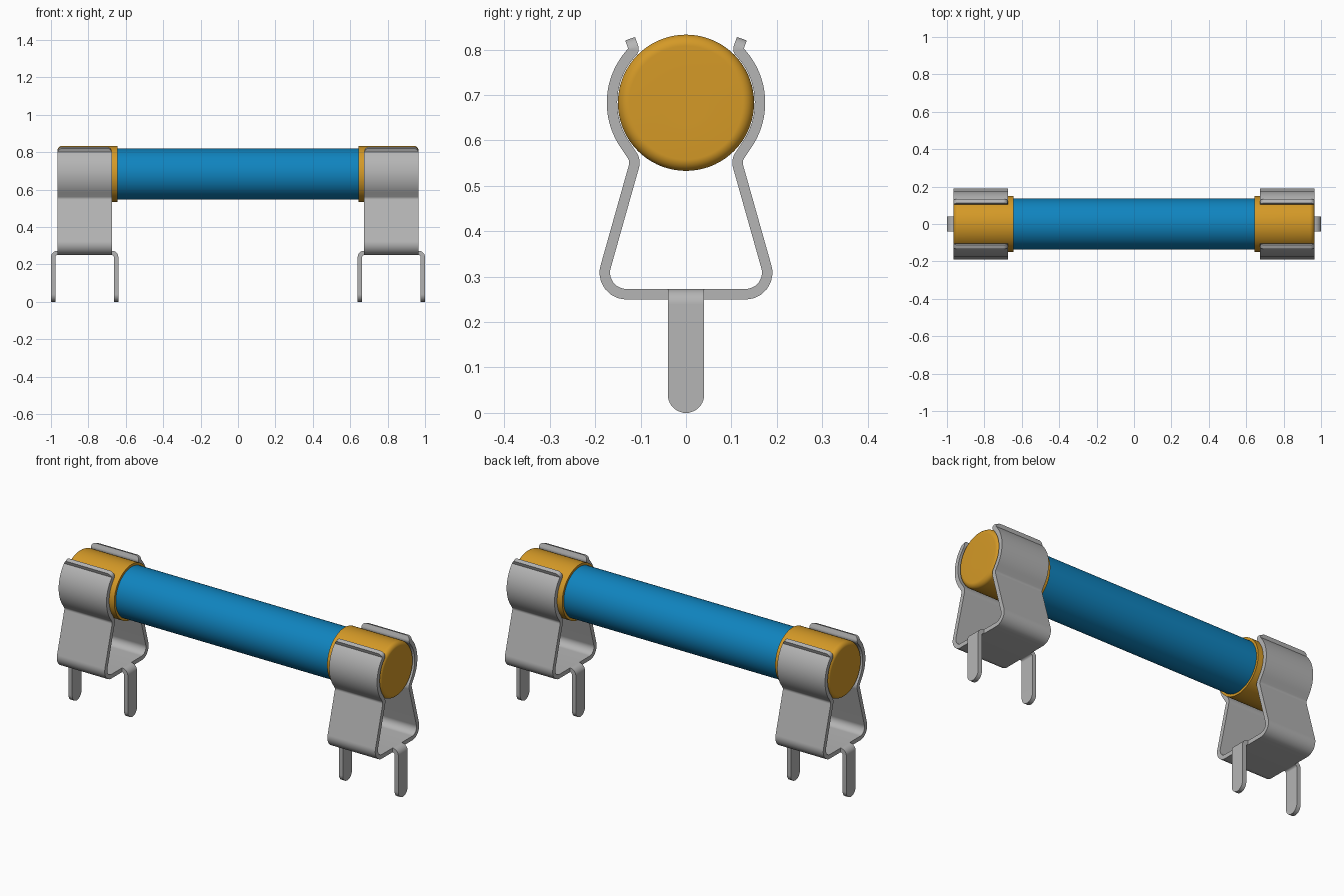
import bpy, bmesh, math
from mathutils import Vector

cube = bpy.data.objects.get("Cube")
if cube:
    bpy.data.objects.remove(cube, do_unlink=True)

THICK = 0.023      # sheet metal thickness
AXIS_Z = 0.683     # height of the tube axis
CLIP_X = 0.82      # distance of each clip from the middle


def material(name, rgb):
    m = bpy.data.materials.new(name)
    m.use_nodes = True
    m.diffuse_color = (*rgb, 1)
    m.node_tree.nodes["Principled BSDF"].inputs["Base Color"].default_value = (*rgb, 1)
    return m


METAL = material("grey metal", (0.46, 0.46, 0.46))
BRASS = material("golden brass", (0.66, 0.32, 0.02))
BLUE = material("blue ceramic", (0.005, 0.23, 0.52))


def fillet(corners, steps=8):
    """Polyline through (u, v, radius) corners, each rounded by its radius."""
    pts = [Vector(c[:2]) for c in corners]
    out = [pts[0]]
    for i in range(1, len(pts) - 1):
        p, r = pts[i], corners[i][2]
        if r == 0:
            out.append(p)
            continue
        a, b = (pts[i - 1] - p).normalized(), (pts[i + 1] - p).normalized()
        half = a.angle(b) / 2
        centre = p + (a + b).normalized() * (r / math.sin(half))
        start = p + a * (r / math.tan(half)) - centre
        end = p + b * (r / math.tan(half)) - centre
        for k in range(steps + 1):
            out.append(centre + start.lerp(end, k / steps).normalized() * r)
    return out + [pts[-1]]


def rounded_rows(path, half_width, r, steps=8):
    """Rows (u, v, half width) whose last end has rounded corners."""
    tip, prev = path[-1], path[-2]
    seg = (prev - tip).length
    dists = [r * (1 - math.cos(math.pi / 2 * k / steps)) for k in range(steps, -1, -1)]
    path = path[:-1] + [tip.lerp(prev, d / seg) for d in dists if d < seg * 0.95]
    rows, d = [], 0.0
    for i in range(len(path) - 1, -1, -1):
        if i < len(path) - 1:
            d += (path[i + 1] - path[i]).length
        cut = r - math.sqrt(max(0, r * r - (r - d) ** 2)) if d < r else 0
        rows.append((path[i].x, path[i].y, max(half_width - cut, 0.006)))
    return rows[::-1]


def finish(name, bm, mat, x, z=0.0, thickness=0):
    bmesh.ops.recalc_face_normals(bm, faces=bm.faces)
    me = bpy.data.meshes.new(name)
    bm.to_mesh(me)
    bm.free()
    me.materials.append(mat)
    ob = bpy.data.objects.new(name, me)
    bpy.context.collection.objects.link(ob)
    ob.location = (x, 0, z)
    bpy.ops.object.select_all(action='DESELECT')
    ob.select_set(True)
    bpy.context.view_layer.objects.active = ob
    if thickness:
        mod = ob.modifiers.new("Thickness", 'SOLIDIFY')
        mod.thickness, mod.offset, mod.use_even_offset = thickness, 0, True
        bpy.ops.object.modifier_apply(modifier=mod.name)
        fix = bmesh.new()
        fix.from_mesh(me)
        bmesh.ops.recalc_face_normals(fix, faces=fix.faces)
        fix.to_mesh(me)
        fix.free()
    bpy.ops.object.shade_smooth_by_angle(angle=math.radians(35))
    return ob


def strip(name, rows, place, x):
    """Bent metal strip: place(u, v, w) maps path and width to space."""
    bm = bmesh.new()
    pairs = [[bm.verts.new(place(u, v, s * w)) for s in (-1, 1)] for u, v, w in rows]
    for (a, b), (c, d) in zip(pairs, pairs[1:]):
        bm.faces.new((a, b, d, c))
    return finish(name, bm, METAL, x, thickness=THICK)


def lathe(name, profile, mat, x, flip=1, segments=72):
    """Revolve (x, radius) points around the x axis; zero radius closes an end."""
    bm = bmesh.new()
    rings = []
    for px, r in profile:
        n = segments if r > 0 else 1
        rings.append([bm.verts.new((flip * px, r * math.cos(2 * math.pi * k / segments),
                                    r * math.sin(2 * math.pi * k / segments)))
                      for k in range(n)])
    for a, b in zip(rings, rings[1:]):
        for k in range(segments):
            quad = [a[k % len(a)], a[(k + 1) % len(a)], b[(k + 1) % len(b)], b[k % len(b)]]
            bm.faces.new(list(dict.fromkeys(quad)))
    return finish(name, bm, mat, x, AXIS_Z)


# Half of the clip: floor, sloping wall, neck, jaw arc and flared lip
jaw = [(0.163 * math.cos(math.radians(t)), AXIS_Z + 0.163 * math.sin(math.radians(t)), 0)
       for t in range(-35, 42, 4)]
half_clip = fillet([(0, 0.2615, 0), (0.194, 0.2615, 0.047), (0.111, 0.556, 0.03)]
                   + jaw + [(0.114, 0.799, 0.01), (0.123, 0.824, 0)])
clip_rows = rounded_rows(half_clip, 0.145, 0.025)
clip_rows = [(-u, v, w) for u, v, w in clip_rows[:0:-1]] + clip_rows

# Bent solder leg with a round tip
leg_path = fillet([(0.145, 0.2615, 0), (0.1685, 0.2615, 0.0232), (0.1685, 0, 0)])
leg_rows = rounded_rows(leg_path, 0.04, 0.04, 10)

# End cap with a rounded outer rim
cap_rim = fillet([(0.645, 0.15, 0), (0.965, 0.15, 0.025), (0.965, 0.05, 0)])
cap_profile = [(0.645, 0), (0.645, 0.137)] + [tuple(p) for p in cap_rim] + [(0.965, 0)]

for side, label in ((1, "left"), (-1, "right")):
    strip(label + "_clip", clip_rows, lambda u, v, w: (w, u, v), side * CLIP_X)
    for way, where in ((1, "outer"), (-1, "inner")):
        strip(f"{label}_{where}_leg", leg_rows,
              lambda u, v, w, s=side * way: (s * u, w, v), side * CLIP_X)
    lathe(label + "_end_cap", cap_profile, BRASS, 0, side)

# Tube body between the caps
lathe("tube_body", [(-0.66, 0), (-0.66, 0.137), (0.66, 0.137), (0.66, 0)], BLUE, 0)
